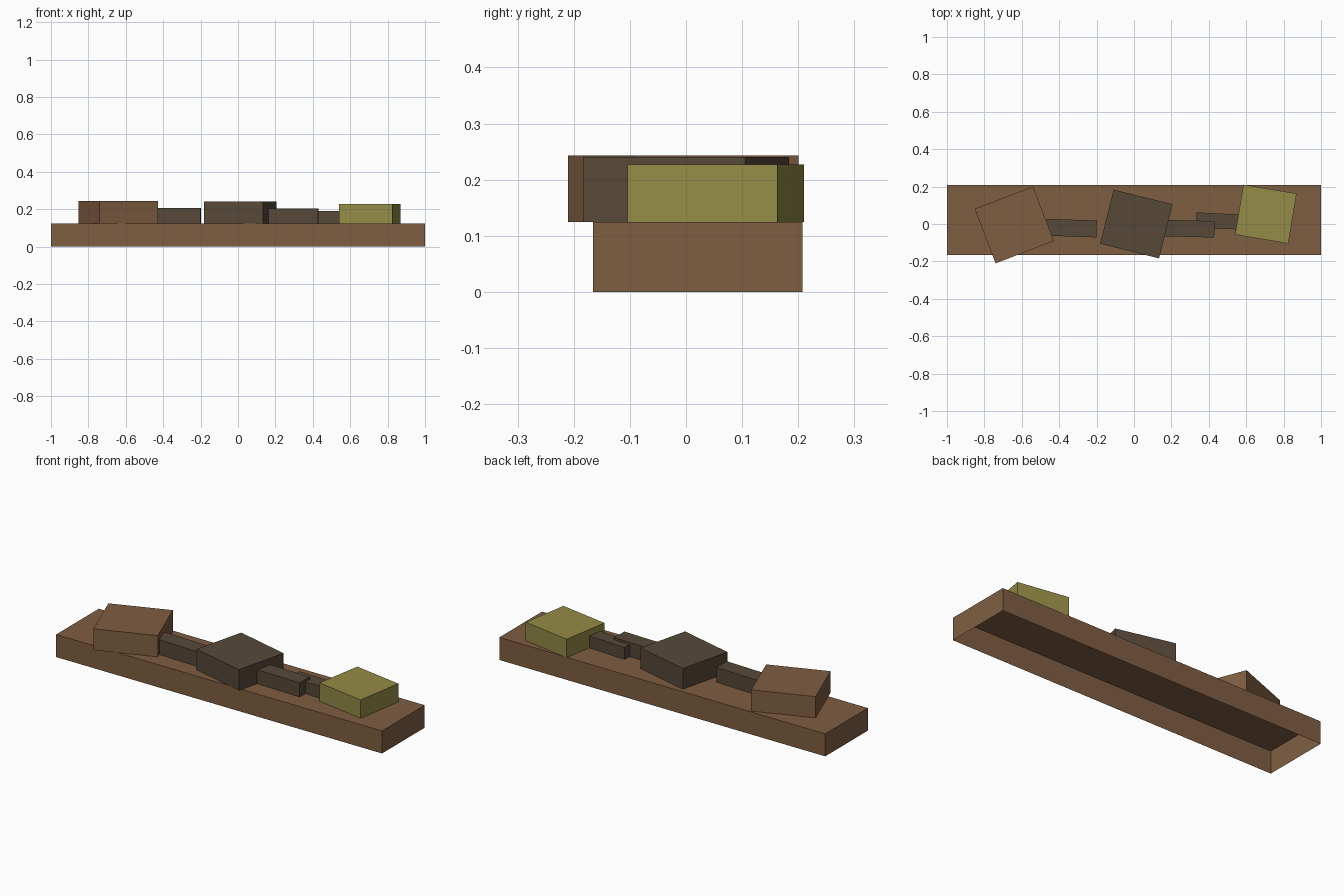
import bpy
import bmesh
from math import radians
from mathutils import Matrix

cube = bpy.data.objects.get("Cube")
if cube:
    bpy.data.objects.remove(cube, do_unlink=True)


def material(name, rgb):
    mat = bpy.data.materials.new(name)
    mat.use_nodes = True
    mat.diffuse_color = (*rgb, 1)
    mat.node_tree.nodes["Principled BSDF"].inputs["Base Color"].default_value = (*rgb, 1)
    return mat


def open_box(name, mat, center, size, bottom, top, angle=0):
    """Box turned about z, with no underside."""
    bm = bmesh.new()
    bmesh.ops.create_cube(bm, size=1)
    bm.normal_update()
    under = [f for f in bm.faces if f.normal.z < -0.5]
    bmesh.ops.delete(bm, geom=under, context="FACES_ONLY")
    bmesh.ops.scale(bm, vec=(*size, top - bottom), verts=bm.verts)
    mesh = bpy.data.meshes.new(name)
    bm.to_mesh(mesh)
    bm.free()
    mesh.materials.append(mat)
    obj = bpy.data.objects.new(name, mesh)
    obj.matrix_world = (Matrix.Translation((*center, (top + bottom) / 2))
                        @ Matrix.Rotation(radians(angle), 4, "Z"))
    bpy.context.collection.objects.link(obj)
    return obj


brown = material("brown", (0.215, 0.112, 0.055))
dark = material("dark brown", (0.092, 0.066, 0.039))
olive = material("olive yellow", (0.295, 0.26, 0.062))

# Long hollow plank
DECK = 0.125
open_box("base_plank", brown, (0, 0.021), (2, 0.374), 0, DECK)

# Three turned blocks
open_box("right_block", brown, (-0.64, -0.005), (0.334, 0.312), DECK, 0.243, 21)
open_box("middle_block", dark, (0.0125, 0), (0.325, 0.298), DECK, 0.24, -14)
open_box("left_block", olive, (0.705, 0.053), (0.289, 0.271), DECK, 0.227, -9.5)

# Narrow links between the blocks
open_box("right_link", dark, (-0.335, -0.022), (0.27, 0.09), DECK, 0.207, -2)
open_box("middle_link", dark, (0.295, -0.025), (0.27, 0.088), DECK, 0.203, -1.5)
open_box("left_link", dark, (0.455, 0.016), (0.245, 0.08), DECK, 0.191, -3)
